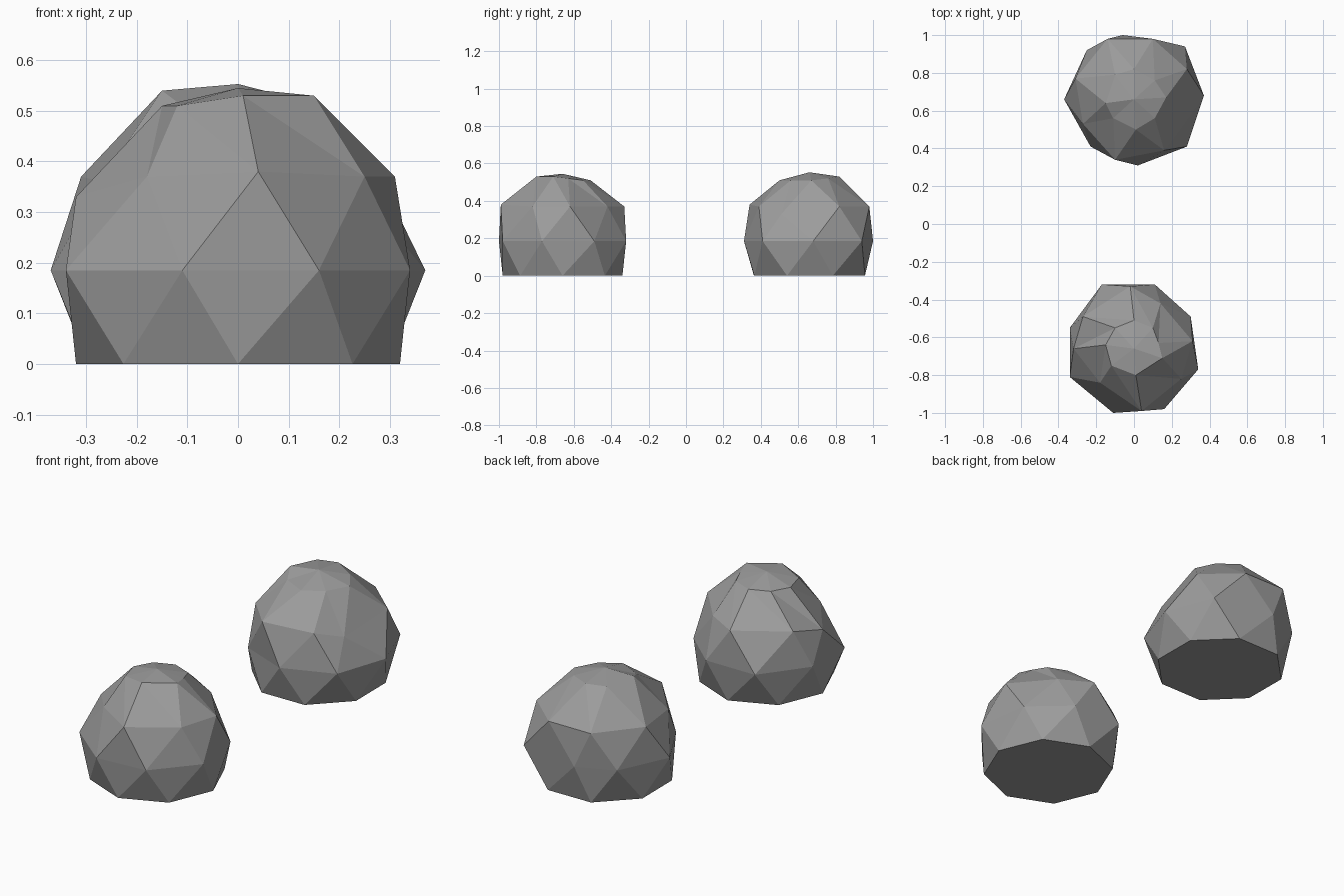
import bpy
import bmesh
from math import cos, sin, radians
from mathutils import Vector

default_cube = bpy.data.objects.get("Cube")
if default_cube:
    bpy.data.objects.remove(default_cube, do_unlink=True)

SIDES = 8
BASE_RADIUS = 0.32
WAIST_HEIGHT = 18.5


def make_material(name, colour):
    material = bpy.data.materials.new(name)
    material.use_nodes = True
    material.diffuse_color = colour
    shader = material.node_tree.nodes["Principled BSDF"]
    shader.inputs["Base Color"].default_value = colour
    shader.inputs["Roughness"].default_value = 0.9
    return material


def base_ring(start_angle):
    """Regular octagon resting on the ground."""
    angles = [radians(start_angle + step * 360 / SIDES) for step in range(SIDES)]
    return [Vector((BASE_RADIUS * cos(a), BASE_RADIUS * sin(a), 0)) for a in angles]


def chipped_ring(points, height=None):
    """Irregular outline given in hundredths, optionally at one height."""
    return [Vector((p[0], p[1], p[2] if height is None else height)) / 100
            for p in points]


def bridge(bm, lower, upper):
    """Join two rings with a band of triangles."""
    for i in range(SIDES):
        j = (i + 1) % SIDES
        bm.faces.new((lower[i], lower[j], upper[i]))
        bm.faces.new((upper[i], lower[j], upper[j]))


def make_rock(name, centre_y, start_angle, waist, shoulder, crown, peak, material):
    bm = bmesh.new()
    outlines = [base_ring(start_angle), chipped_ring(waist, WAIST_HEIGHT),
                chipped_ring(shoulder), chipped_ring(crown)]
    rings = [[bm.verts.new(co) for co in outline] for outline in outlines]
    # Flat underside, faceted sides and a shallow cap
    bm.faces.new(list(reversed(rings[0])))
    for lower, upper in zip(rings, rings[1:]):
        bridge(bm, lower, upper)
    tip = bm.verts.new((0, 0, peak))
    for i in range(SIDES):
        bm.faces.new((rings[-1][i], rings[-1][(i + 1) % SIDES], tip))
    bmesh.ops.recalc_face_normals(bm, faces=bm.faces)
    mesh = bpy.data.meshes.new(name)
    bm.to_mesh(mesh)
    bm.free()
    mesh.materials.append(material)
    rock = bpy.data.objects.new(name, mesh)
    rock.location.y = centre_y
    bpy.context.collection.objects.link(rock)
    return rock


stone = make_material("stone grey", (0.33, 0.33, 0.33, 1))

# Front rock, with a dent in the back left shoulder
make_rock(
    "front_rock", -0.66, -90,
    waist=[(16, -32), (34, -11), (30, 17), (11, 34),
           (-17, 34), (-34, 11), (-34, -15), (-11, -34)],
    shoulder=[(25, -16, 37), (31, 4, 37), (14, 24, 37), (-2, 33, 37),
              (-27, 17, 37), (-32, 0, 33), (-18, -18, 37), (4, -33, 38)],
    crown=[(15, -5, 53), (13, 3, 52), (10, 11, 51), (0, 15, 51),
           (-10, 11, 51), (-15, 2, 51), (-12, -9, 51), (1, -14, 53)],
    peak=0.545, material=stone)

# Back rock, with jutting corners at its waist
make_rock(
    "back_rock", 0.66, -112,
    waist=[(2, -35), (28, -25), (37, 2), (27, 28),
           (-6, 34), (-25, 26), (-37, 0), (-23, -25)],
    shoulder=[(16, -27, 37), (25, -15, 33), (28, 16, 37), (10, 32, 37),
              (-14, 32, 37), (-31, 11, 37), (-27, -13, 36), (-10, -32, 38)],
    crown=[(11, -10, 51), (17, 1, 51), (11, 10, 52), (0, 16, 53),
           (-10, 13, 53), (-15, -2, 54), (-11, -10, 51), (1, -16, 51)],
    peak=0.553, material=stone)
